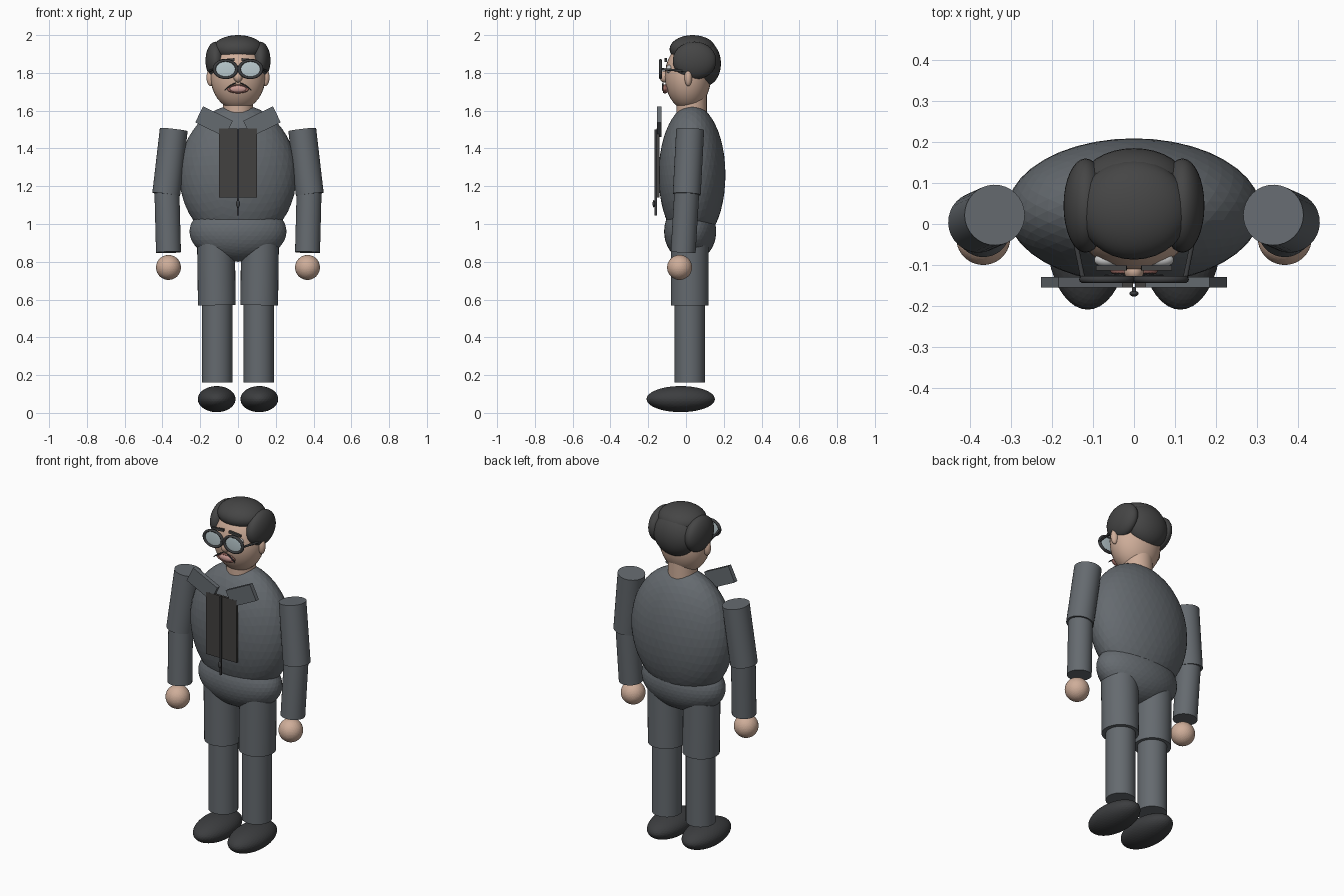
import bpy, math
from mathutils import Vector

if "Cube" in bpy.data.objects:
    bpy.data.objects.remove(bpy.data.objects["Cube"])


def material(name, r, g, b):
    m = bpy.data.materials.new(name)
    m.diffuse_color = (r, g, b, 1)
    m.use_nodes = True
    m.node_tree.nodes["Principled BSDF"].inputs["Base Color"].default_value = m.diffuse_color
    return m


CLOTH = material("cloth", 0.13, 0.145, 0.16)
DARK = material("dark", 0.045, 0.047, 0.05)
HAIR = material("hair", 0.06, 0.06, 0.06)
SKIN = material("skin", 0.62, 0.42, 0.32)
PANEL = material("panel", 0.055, 0.052, 0.05)
WHITE = material("white", 0.8, 0.8, 0.78)
GLASS = material("glass", 0.5, 0.6, 0.63)
LIP = material("lip", 0.3, 0.13, 0.11)
MOUTH = material("mouth", 0.6, 0.33, 0.3)


def finish(name, mat, smooth=True):
    ob = bpy.context.object
    ob.name = name
    ob.data.materials.append(mat)
    if smooth:
        bpy.ops.object.shade_smooth_by_angle(angle=math.radians(40))
    return ob


def ball(name, loc, radii, mat):
    bpy.ops.mesh.primitive_uv_sphere_add(segments=32, ring_count=18, location=loc)
    bpy.context.object.scale = radii
    return finish(name, mat)


def faceted_ball(name, loc, radii, mat):
    bpy.ops.mesh.primitive_ico_sphere_add(subdivisions=4, radius=1, location=loc)
    bpy.context.object.scale = radii
    return finish(name, mat, False)


def box(name, loc, size, mat, tilt=0):
    bpy.ops.mesh.primitive_cube_add(size=1, location=loc, rotation=(0, math.radians(tilt), 0))
    bpy.context.object.scale = size
    return finish(name, mat, False)


def rod(name, a, b, radius, mat, sides=32):
    a, b = Vector(a), Vector(b)
    d = b - a
    bpy.ops.mesh.primitive_cylinder_add(vertices=sides, radius=radius, depth=d.length,
                                        location=(a + b) / 2,
                                        rotation=d.to_track_quat('Z', 'Y').to_euler())
    return finish(name, mat)


def ring(name, loc, rx, rz, tube, mat):
    bpy.ops.mesh.primitive_torus_add(major_radius=rx, minor_radius=tube, major_segments=32,
                                     minor_segments=10, location=loc,
                                     rotation=(math.pi / 2, 0, 0))
    bpy.context.object.scale = (1, rz / rx, 1)
    return finish(name, mat)


# Body core
faceted_ball("torso", (0, 0.032, 1.26), (0.31, 0.177, 0.372), CLOTH)
faceted_ball("hips", (0, 0.022, 0.96), (0.257, 0.138, 0.16), CLOTH)
rod("neck", (0, 0.03, 1.54), (0, 0.03, 1.7), 0.08, SKIN)

# Head and hair
ball("head", (0, 0.01, 1.78), (0.145, 0.122, 0.176), SKIN)
ball("hair_top", (0, 0.035, 1.925), (0.135, 0.122, 0.075), HAIR)
ball("hair_back", (0, 0.1, 1.85), (0.13, 0.085, 0.12), HAIR)
ball("nose", (0, -0.115, 1.78), (0.024, 0.025, 0.03), SKIN)

# Mouth with lips
ball("mouth", (0, -0.107, 1.715), (0.05, 0.018, 0.022), MOUTH)
ring("lips", (0, -0.112, 1.715), 0.05, 0.02, 0.009, LIP)

# Jacket front: zip and pull
box("zip", (0, -0.16, 1.273), (0.01, 0.012, 0.457), DARK)
ball("zip_pull", (0, -0.17, 1.107), (0.011, 0.007, 0.019), DARK)
rod("glasses_bridge", (-0.015, -0.135, 1.825), (0.015, -0.135, 1.825), 0.008, DARK, 10)

# Paired parts
for s, side in ((-1, "left"), (1, "right")):
    ball(f"hair_{side}", (s * 0.118, 0.045, 1.865), (0.054, 0.115, 0.1), HAIR)
    ball(f"ear_{side}", (s * 0.145, 0.012, 1.775), (0.022, 0.02, 0.045), SKIN)
    ball(f"eye_{side}", (s * 0.065, -0.088, 1.82), (0.032, 0.018, 0.022), WHITE)
    box(f"brow_{side}", (s * 0.055, -0.107, 1.868), (0.075, 0.012, 0.014), HAIR, s * 5)

    # Glasses
    ring(f"rim_{side}", (s * 0.066, -0.135, 1.82), 0.059, 0.046, 0.009, DARK)
    ball(f"lens_{side}", (s * 0.066, -0.135, 1.82), (0.057, 0.004, 0.044), GLASS)
    rod(f"temple_{side}", (s * 0.125, -0.132, 1.82), (s * 0.152, 0.0, 1.81), 0.006, DARK, 10)

    # Moustache whiskers
    for i in range(5):
        x = s * (0.012 + 0.008 * i)
        rod(f"whisker_{side}_{i}", (x, -0.122, 1.748 - 0.004 * i),
            (x + s * 0.026, -0.126, 1.732 - 0.006 * i + 0.004 * (i % 2)), 0.0025, DARK, 6)

    # Jacket panel and collar
    box(f"panel_{side}", (s * 0.051, -0.148, 1.322), (0.098, 0.014, 0.365), PANEL)
    box(f"collar_{side}", (s * 0.127, -0.142, 1.542), (0.175, 0.025, 0.095), CLOTH, -s * 26)

    # Arm
    rod(f"upper_arm_{side}", (s * 0.34, 0.022, 1.5), (s * 0.38, 0.004, 1.157), 0.074, CLOTH)
    rod(f"forearm_{side}", (s * 0.377, 0.006, 1.2), (s * 0.368, -0.015, 0.85), 0.066, CLOTH)
    faceted_ball(f"hand_{side}", (s * 0.368, -0.034, 0.77), (0.066, 0.066, 0.066), SKIN)

    # Leg
    rod(f"thigh_{side}", (s * 0.117, 0.02, 0.93), (s * 0.112, 0.02, 0.57), 0.1, CLOTH)
    rod(f"shin_{side}", (s * 0.11, 0.02, 0.6), (s * 0.11, 0.02, 0.16), 0.08, CLOTH)
    faceted_ball(f"shoe_{side}", (s * 0.113, -0.028, 0.073), (0.1, 0.181, 0.069), DARK)
